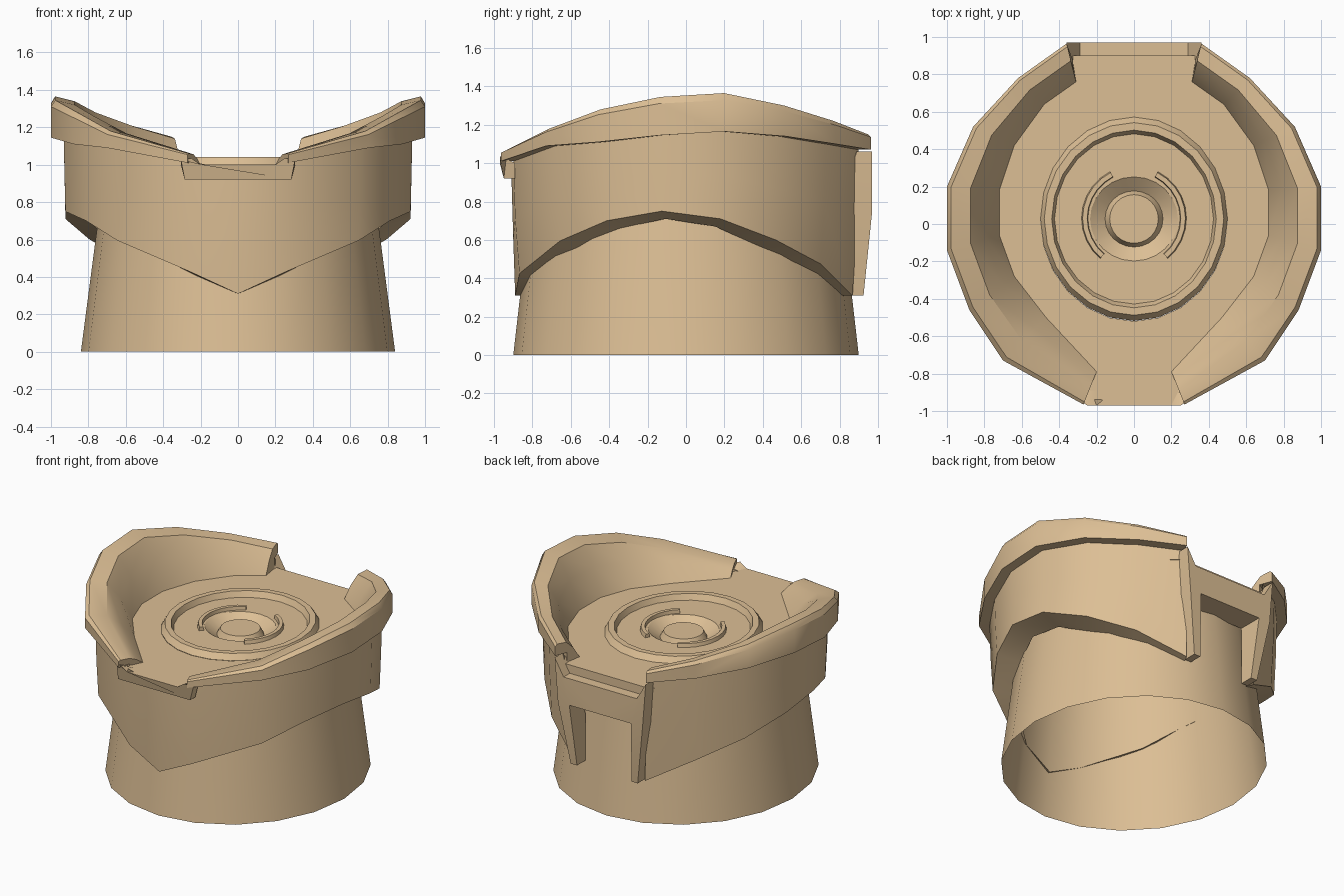
import bpy, bmesh, math
from math import sin, cos, pi

if "Cube" in bpy.data.objects:
    bpy.data.objects.remove(bpy.data.objects["Cube"])

tan = bpy.data.materials.new("tan")
tan.diffuse_color = (.72, .52, .30, 1)
tan.use_nodes = True
tan.node_tree.nodes["Principled BSDF"].inputs["Base Color"].default_value = tan.diffuse_color


def finish(name, bm, mirror=False):
    me = bpy.data.meshes.new(name)
    bm.to_mesh(me)
    bm.free()
    me.shade_smooth()
    me.set_sharp_from_angle(angle=math.radians(32))
    me.materials.append(tan)
    ob = bpy.data.objects.new(name, me)
    bpy.context.collection.objects.link(ob)
    if mirror:
        ob.modifiers.new("mirror", 'MIRROR').use_clip = True
    return ob


def build(name, verts, faces, mirror=False, recalc=True):
    bm = bmesh.new()
    vs = [bm.verts.new(v) for v in verts]
    for f in faces:
        bm.faces.new([vs[i] for i in f])
    if recalc:
        bmesh.ops.recalc_face_normals(bm, faces=bm.faces)
    return finish(name, bm, mirror)


def loft(name, rings, closed=False, caps=False, mirror=False, recalc=True):
    """Skin consecutive rows of points; closed joins each row's ends."""
    n = len(rings[0])
    verts = [p for r in rings for p in r]
    faces = []
    for i in range(len(rings) - 1):
        for j in range(n if closed else n - 1):
            k = (j + 1) % n
            faces.append((i*n + j, i*n + k, (i+1)*n + k, (i+1)*n + j))
    if caps:
        faces += [tuple(range(n)), tuple(range((len(rings)-1)*n, len(rings)*n))]
    return build(name, verts, faces, mirror, recalc)


def ellipse(rx, ry, z, n, cy=0.0):
    return [(rx*cos(2*pi*i/n), cy + ry*sin(2*pi*i/n), z) for i in range(n)]


# Stations front to back: outer x,y, inner foot x,y, wall top, flange bottom, skirt bottom
S = [(.27, -.965, .20, -.79, 1.06, 1.01, .425),
     (.70, -.73, .47, -.50, 1.18, 1.09, .595),
     (.88, -.46, .64, -.28, 1.28, 1.11, .70),
     (1.0, -.14, .72, -.06, 1.345, 1.145, .75),
     (1.0, .20, .72, .18, 1.365, 1.165, .71),
     (.86, .52, .64, .42, 1.30, 1.14, .60),
     (.62, .78, .48, .64, 1.22, 1.10, .475),
     (.36, .965, .31, .76, 1.15, 1.07, .31)]
DECK = 1.0
K = .932  # skirt size relative to the flange

# Curved side walls with overhanging flange
rows = []
for ox, oy, ix, iy, zt, zf, zs in S:
    h = zt - DECK
    def at(t, z):
        return (ix + (ox - ix)*t, iy + (oy - iy)*t, z)
    rows.append([at(0, DECK), at(.26, DECK + .55*h), at(.55, DECK + .93*h), at(.92, zt),
                 at(1, zt - .1*h), at(1, zf), (ox*.91, oy*.91, zf), (ox*.91, oy*.91, DECK - .02)])
loft("side_wall", rows, closed=True, caps=True, mirror=True)

# Pointed skirt below the flange, turned in to the neck
rows = [[(0, -.91, .95), (0, -.90, .6), (0, -.89, .31), (0, -.85, .31)]]
for ox, oy, ix, iy, zt, zf, zs in S:
    x, y = ox*K, oy*K
    inner = .83 if abs(ox) > .5 else .92
    lean = .84 if ox == .36 else .99      # back edge leans inward
    rows.append([(x, y, zf), (x*(1 + lean)/2, y*.99, (zf + zs)/2), (x*lean, y*.965, zs),
                 (x*lean*inner, y*inner*.98, zs - .04*min(1, ox/.7))])
rows[-1][-1] = (.25, .80, .31)
loft("skirt", rows, mirror=True)

# Neck, open at the bottom
loft("neck", [ellipse(.84, .90, 0, 20), ellipse(.755, .825, .65, 20),
              ellipse(.72, .79, .98, 20)], closed=True)

# Deck plate with a round opening
N = 24
half = [(.20, -.97)] + [(s[0]*.91, s[1]*.91) for s in S[:-1]] + [(.34, .90)]
outline = half + [(-x, y) for x, y in reversed(half)]
bm = bmesh.new()
for loop in ([(x, y, DECK) for x, y in outline], ellipse(.50, .545, DECK, N, .025)):
    vs = [bm.verts.new(p) for p in loop]
    for a, b in zip(vs, vs[1:] + vs[:1]):
        bm.edges.new((a, b))
bmesh.ops.triangle_fill(bm, use_beauty=True, use_dissolve=False, edges=bm.edges[:])
for f in bm.faces:
    f.normal_update()
    if f.normal.z < 0:
        f.normal_flip()
finish("deck", bm)

# Step where the deck drops to the back bracket
build("deck_back_edge", [(-.34, .90, 1), (.34, .90, 1), (.34, .90, .9), (-.34, .90, .9)],
      [(0, 1, 2, 3)], recalc=False)

# Raised ring, shallow bowl and centre button
profile = [(.50, .545, 1.0), (.48, .515, 1.04), (.44, .475, 1.04), (.425, .455, 1.0),
           (.235, .225, 1.0), (.155, .15, .945), (.15, .145, .955), (.13, .13, .99)]
loft_rows = [ellipse(rx, ry, z, N, .027) for rx, ry, z in profile]
verts = [p for r in loft_rows for p in r]
faces = [(i*N + j, i*N + (j+1) % N, (i+1)*N + (j+1) % N, (i+1)*N + j)
         for i in range(len(profile) - 1) for j in range(N)]
faces.append(tuple(range((len(profile) - 1)*N, len(profile)*N)))
build("centre_ring_and_button", verts, faces, recalc=False)

# Pair of curved clips around the button
rows = []
for i in range(10):
    a = math.radians(-50 + 113*i/9)
    c, s = cos(a), sin(a)
    rows.append([(r*c, .03 + r*s, z) for r, z in
                 ((.245, .99), (.25, 1.025), (.275, 1.025), (.283, .99))])
loft("clip", rows, closed=True, caps=True, mirror=True)

# Front tab below the deck opening, following the flange corner
tab = [(.20, 1.0), (.25, 1.035), (.305, 1.025), (.285, .92)]
tab += [(-x, z) for x, z in reversed(tab)]
loft("front_tab", [[(x, -.97 + max(0, abs(x) - .25)*.6, z) for x, z in tab],
                   [(x, -.89, min(z, 1.0)) for x, z in tab]], closed=True, caps=True)


# Back bracket: crossbar with two tapering legs
def back_y(z):
    return .925 + .045*min(1, (z - .31)/.44)


P = [(0, .75), (.245, .75), (.335, .75), (.36, 1.06), (.29, .94), (0, .94), (.215, .31), (.265, .31)]
quads = [(0, 1, 4, 5), (1, 2, 3, 4), (6, 7, 2, 1)]
rim = [0, 1, 6, 7, 2, 3, 4, 5]
n = len(P)
verts = [(x, back_y(z), z) for x, z in P]
verts += [(x, .83 if z < .5 else (.89 if z > 1 else .79), z) for x, z in P]
faces = quads + [tuple(i + n for i in reversed(q)) for q in quads]
faces += [(a, b, b + n, a + n) for a, b in zip(rim, rim[1:])]
build("back_bracket", verts, faces, mirror=True)
